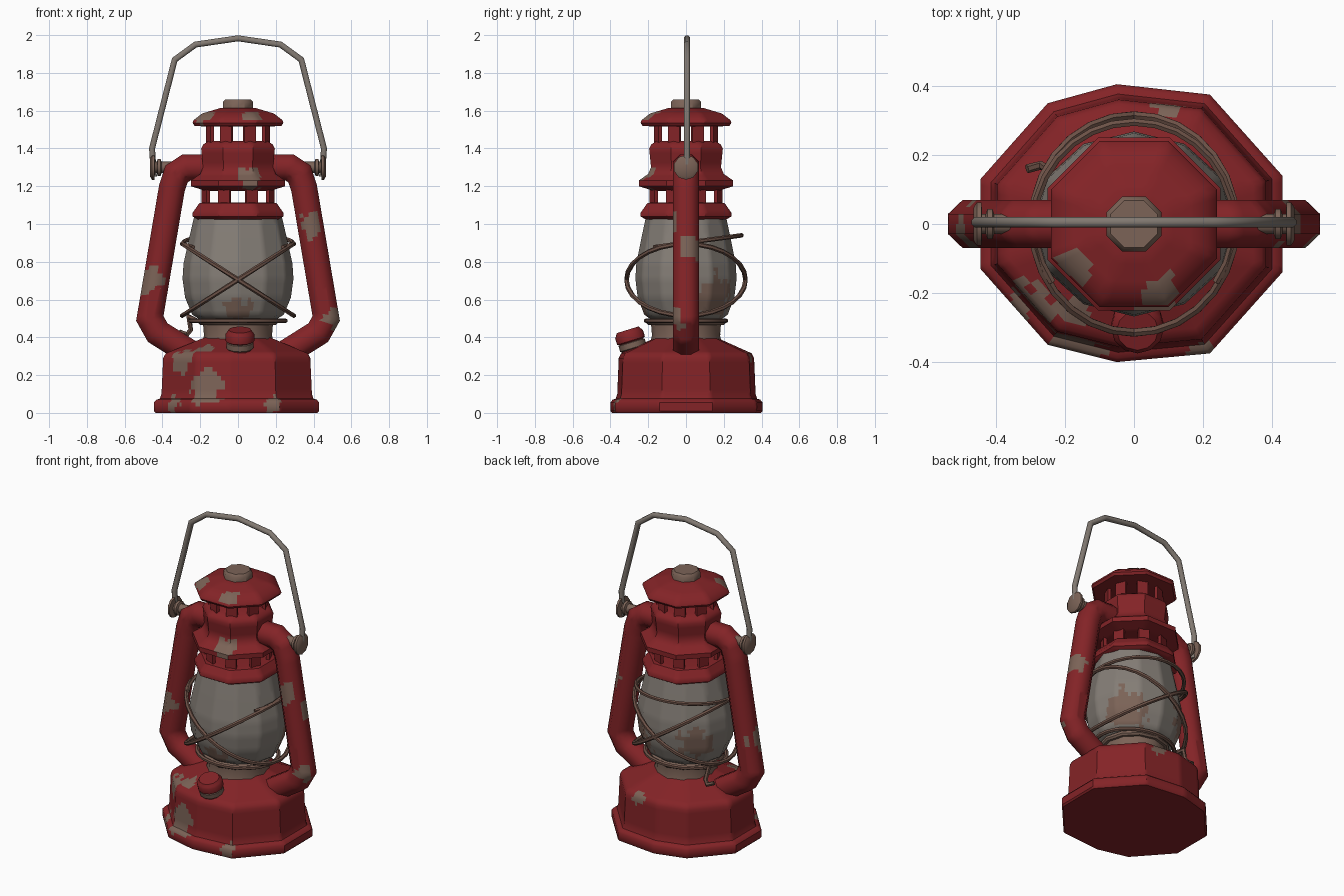
import bpy, bmesh, math
from mathutils import Vector, Matrix, noise

if "Cube" in bpy.data.objects:
    bpy.data.objects.remove(bpy.data.objects["Cube"])


def material(name, rgb):
    m = bpy.data.materials.new(name)
    m.use_nodes = True
    m.diffuse_color = (*rgb, 1)
    m.node_tree.nodes["Principled BSDF"].inputs["Base Color"].default_value = (*rgb, 1)
    return m


RED = material("red paint", (0.23, 0.017, 0.02))
RUST = material("bare rusty metal", (0.20, 0.125, 0.095))
GLASS = material("smoky glass", (0.23, 0.205, 0.18))
STEEL = material("worn steel", (0.22, 0.19, 0.165))
WIRE = material("dark rusty wire", (0.15, 0.083, 0.062))

# Centre and size of each worn patch
PATCHES = [(-.17, -.36, .14, .09), (-.30, -.23, .28, .07), (-.18, -.25, .35, .05),
           (.18, -.38, .05, .04), (-.36, -.25, .06, .05), (-.48, -.04, .70, .08),
           (.39, -.07, 1.0, .06), (.50, -.05, .50, .05), (.45, .03, .88, .06),
           (.06, -.22, 1.25, .07), (.07, -.19, 1.57, .05), (-.17, -.11, 1.56, .05),
           (.1, .34, .30, .04), (0, -.25, .53, .08), (-.2, .18, .66, .10),
           (.2, .18, .62, .12), (-.07, -.26, .92, .03), (.09, -.26, .92, .03)]


def finish(name, bm, mat, worn=None, angle=40):
    """Turn a bmesh into an object; worn faces get the second material."""
    bmesh.ops.recalc_face_normals(bm, faces=bm.faces[:])
    if worn:
        for _ in range(5):
            long_edges = [e for e in bm.edges if e.calc_length() > .03]
            bmesh.ops.subdivide_edges(bm, edges=long_edges, cuts=1, use_grid_fill=True)
        for f in bm.faces:
            c = f.calc_center_median()
            wobble = 1 + .7 * noise.noise(c * 22)
            f.material_index = int(any((c - Vector(p[:3])).length < p[3] * wobble
                                       for p in PATCHES))
    mesh = bpy.data.meshes.new(name)
    bm.to_mesh(mesh)
    bm.free()
    mesh.materials.append(mat)
    if worn:
        mesh.materials.append(worn)
    ob = bpy.data.objects.new(name, mesh)
    bpy.context.collection.objects.link(ob)
    bpy.ops.object.select_all(action='DESELECT')
    ob.select_set(True)
    bpy.context.view_layer.objects.active = ob
    bpy.ops.object.shade_smooth_by_angle(angle=math.radians(angle))
    return ob


def bridge(bm, loops, closed=False):
    """Join successive vertex loops; cap the ends of an open run."""
    n = len(loops[0])
    pairs = list(zip(loops, loops[1:])) + ([(loops[-1], loops[0])] if closed else [])
    for a, b in pairs:
        for i in range(n):
            j = (i + 1) % n
            bm.faces.new((a[i], a[j], b[j], b[i]))
    if not closed:
        bm.faces.new(loops[0])
        bm.faces.new(loops[-1])


def polygon(n, turn=0.0):
    return [(math.cos(turn + math.tau * i / n), math.sin(turn + math.tau * i / n))
            for i in range(n)]


def stack(name, outline, profile, mat, worn=None, angle=40, matrix=None, sx=1, sy=1):
    """Outline scaled by each (scale, height) of the profile."""
    bm = bmesh.new()
    bridge(bm, [[bm.verts.new((x * r * sx, y * r * sy, z)) for x, y in outline]
                for r, z in profile])
    if matrix:
        bm.transform(matrix)
    return finish(name, bm, mat, worn, angle)


def tube(name, points, radius, sides, mat, worn=None, closed=False, ref=(0, 0, 1)):
    """Mitred round tube along a path."""
    pts, ref, n = [Vector(p) for p in points], Vector(ref), len(points)
    bm, loops = bmesh.new(), []
    for i, p in enumerate(pts):
        before = p - pts[i - 1] if closed or i else pts[1] - p
        after = pts[(i + 1) % n] - p if closed or i < n - 1 else before
        before, after = before.normalized(), after.normalized()
        t = (before + after).normalized()
        u = ref.cross(t).normalized()
        v = t.cross(u)
        miter = 1 / max(.6, t.dot(after))
        loops.append([bm.verts.new(p + radius * (u * c * miter + v * s))
                      for c, s in polygon(sides, math.pi / sides)])
    bridge(bm, loops, closed)
    return finish(name, bm, mat, worn, 50)


# Fuel tank with stepped foot and sloping shoulder
FOOT = [(.43, .14), (.22, .375), (-.05, .405), (-.25, .35), (-.445, .13),
        (-.445, -.13), (-.25, -.35), (-.05, -.4), (.22, -.375), (.43, -.14)]
stack("fuel_tank", FOOT, [(.98, 0), (1, .01), (1, .055), (.97, .07), (.93, .075), (.91, .1),
                          (.89, .29), (.86, .315), (.42, .395), (.38, .4)], RED, RUST)

# Burner collar and plate
ROUND = polygon(12)
stack("burner_collar", ROUND, [(.19, .37), (.18, .41), (.185, .47)], RUST)
stack("burner_plate", ROUND, [(.2, .465), (.21, .475), (.21, .49), (.19, .5)], RUST)

# Glass globe
stack("glass_globe", ROUND, [(.19, .49), (.235, .52), (.272, .61), (.285, .71), (.28, .79),
                             (.25, .93), (.225, 1.04)], GLASS, RUST, 60, sx=1.03, sy=.94)

# Octagonal chimney: profiles give the distance to the flat sides
k = 1 / math.cos(math.pi / 8)
OCT = [(x * k, y * k) for x, y in polygon(8, math.pi / 8)]
stack("globe_cap", OCT, [(.215, 1.025), (.24, 1.04), (.24, 1.06), (.205, 1.11), (.17, 1.115)],
      RED, RUST)
stack("chimney_hood", OCT, [(.17, 1.175), (.25, 1.2), (.25, 1.23), (.2, 1.265), (.185, 1.3),
                            (.195, 1.4), (.185, 1.42), (.155, 1.44)], RED, RUST)
stack("chimney_roof", OCT, [(.16, 1.515), (.23, 1.52), (.24, 1.535), (.235, 1.55),
                            (.19, 1.585), (.09, 1.615)], RED, RUST)
stack("roof_knob", OCT, [(.08, 1.6), (.08, 1.645), (.068, 1.66)], RUST)


# Posts between the vent openings
def posts(name, radius, low, high):
    bm = bmesh.new()
    for i in range(8):
        turn = Matrix.Rotation(math.pi / 8 + i * math.pi / 4, 4, 'Z')
        place = turn @ Matrix.Translation((radius, 0, (low + high) / 2))
        bmesh.ops.create_cube(bm, size=1,
                              matrix=place @ Matrix.Diagonal((.02, .065, high - low, 1)))
    finish(name, bm, RED)


posts("lower_vent_posts", .185, 1.1, 1.19)
posts("upper_vent_posts", .16, 1.43, 1.53)

# Side air tubes and handle pivots
for side, label in ((1, "left"), (-1, "right")):
    path = [(.14, 1.3), (.275, 1.298), (.325, 1.265), (.35, 1.19), (.467, .5),
            (.425, .425), (.25, .315)]
    tube(label + "_air_tube", [(side * x, 0, z) for x, z in path], .075, 8, RED, RUST,
         ref=(0, 1, 0))
    lie = Matrix.Translation((0, 0, 1.3)) @ Matrix.Rotation(side * math.pi / 2, 4, 'Y')
    stack(label + "_handle_pivot", polygon(10),
          [(.03, .33), (.03, .405), (.045, .41), (.045, .425), (.03, .43), (.03, .44),
           (.066, .442), (.066, .455), (.05, .465)], RUST, matrix=lie)

# Carrying handle
half = [(.445, 1.25), (.455, 1.4), (.335, 1.87), (.225, 1.95)]
bail = [(-x, 0.005, z) for x, z in half] + [(0, .005, 1.983)]
bail += [(x, .005, z) for x, z in reversed(half)]
tube("carrying_handle", bail, .017, 8, STEEL, ref=(0, 1, 0))

# Wire guard: two crossing tilted rings, a rear top arc and a lower ring
turns = [math.tau * i / 28 for i in range(28)]
for tilt, label in ((1, "rising"), (-1, "falling")):
    tube(label + "_guard_ring",
         [(.295 * math.cos(a), .315 * math.sin(a), .705 + tilt * .19 * math.cos(a))
          for a in turns], .013, 6, WIRE, closed=True)
arc = [math.radians(-35 + 250 * i / 20) for i in range(21)]
tube("upper_guard_arc", [(.29 * math.cos(a), .295 * math.sin(a), .9 + .04 * math.sin(a))
                         for a in arc], .012, 6, WIRE)
tube("lower_guard_ring", [(.25 * math.cos(a), .21 * math.sin(a), .488) for a in turns],
     .013, 6, WIRE, closed=True)
tube("guard_hook", [(-.22, .12, .49), (-.26, .14, .51), (-.25, .16, .44), (-.27, .17, .415),
                    (-.31, .16, .43)], .013, 6, WIRE, ref=(0, 1, 0))

# Filler neck and screw cap, leaning forward
lean = Matrix.Translation((.01, -.275, .33)) @ Matrix.Rotation(math.radians(17), 4, 'X')
stack("filler_neck", ROUND, [(.07, -.04), (.06, .03)], RED, matrix=lean)
stack("filler_cap_rim", ROUND, [(.066, .01), (.072, .015), (.072, .045), (.06, .05)],
      RUST, matrix=lean)
stack("filler_cap", ROUND, [(.06, .045), (.077, .055), (.077, .09), (.07, .1), (.06, .115)],
      RED, matrix=lean)
